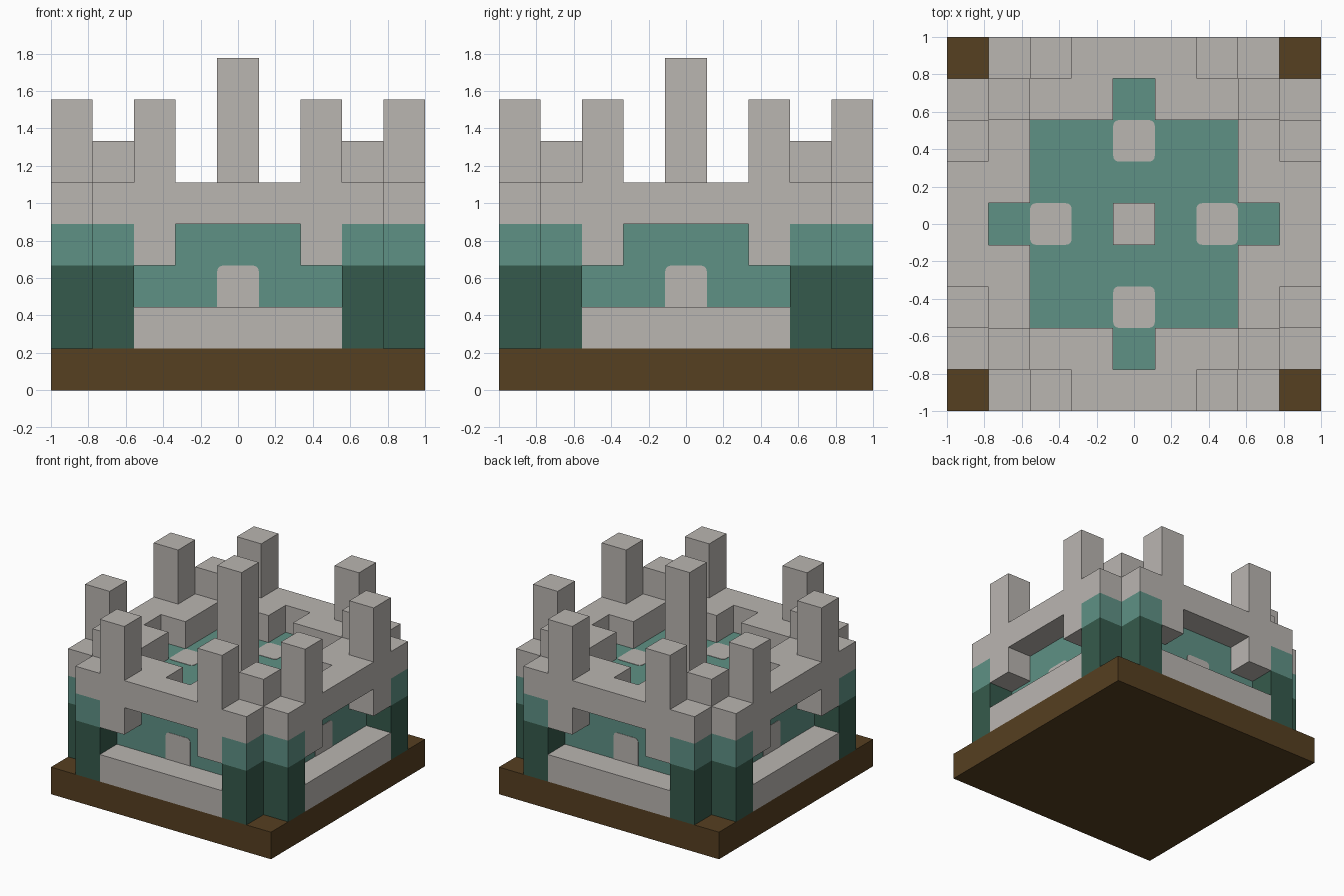
import bpy
import bmesh
from math import pi
from mathutils import Matrix

if "Cube" in bpy.data.objects:
    bpy.data.objects.remove(bpy.data.objects["Cube"], do_unlink=True)

U = 2 / 9      # side of one block
HALF = 4       # blocks from the centre to the edge


def make_material(name, rgb):
    mat = bpy.data.materials.new(name)
    mat.use_nodes = True
    colour = (*rgb, 1)
    mat.diffuse_color = colour
    mat.node_tree.nodes["Principled BSDF"].inputs["Base Color"].default_value = colour
    return mat


STONE = make_material("pale stone", (0.49, 0.465, 0.44))
TEAL = make_material("teal", (0.114, 0.285, 0.235))
GREEN = make_material("dark green", (0.036, 0.102, 0.072))
EARTH = make_material("brown earth", (0.093, 0.05, 0.015))


def finish(name, bm, mat):
    bmesh.ops.recalc_face_normals(bm, faces=bm.faces)
    mesh = bpy.data.meshes.new(name)
    bm.to_mesh(mesh)
    bm.free()
    mesh.materials.append(mat)
    obj = bpy.data.objects.new(name, mesh)
    bpy.context.collection.objects.link(obj)
    return obj


def layer(name, bottom, top, mat, rule):
    """Extrude every block cell (i, j) that satisfies the rule."""
    bm = bmesh.new()
    for i in range(-HALF, HALF + 1):
        for j in range(-HALF, HALF + 1):
            if rule(i, j):
                corners = [(i - .5, j - .5), (i + .5, j - .5), (i + .5, j + .5), (i - .5, j + .5)]
                bm.faces.new([bm.verts.new((x * U, y * U, bottom * U)) for x, y in corners])
    bmesh.ops.remove_doubles(bm, verts=bm.verts, dist=1e-4)
    grown = bmesh.ops.extrude_face_region(bm, geom=bm.faces[:], use_keep_orig=True)
    verts = [g for g in grown["geom"] if isinstance(g, bmesh.types.BMVert)]
    bmesh.ops.translate(bm, verts=verts, vec=(0, 0, (top - bottom) * U))
    return finish(name, bm, mat)


def plate(name, matrix, round_all):
    """Thin panel with rounded corners, placed by the matrix."""
    bm = bmesh.new()
    bmesh.ops.create_cube(bm, size=1)
    bmesh.ops.scale(bm, vec=(U, U, 0.006), verts=bm.verts)
    edges = [e for e in bm.edges
             if abs(e.verts[0].co.z - e.verts[1].co.z) > 0.001
             and (round_all or e.verts[0].co.y > 0)]
    bmesh.ops.bevel(bm, geom=edges, offset=0.03, segments=4, profile=0.5, affect='EDGES')
    bm.transform(matrix)
    return finish(name, bm, STONE)


def pair(i, j):
    return sorted((abs(i), abs(j)))


def ring(i, j):
    return max(abs(i), abs(j))


def corner_cluster(i, j):
    return pair(i, j) in ([3, 3], [3, 4])


def post(i, j):
    return pair(i, j) == [2, 4]


# Ground and low outer steps
layer("ground_slab", 0, 1, EARTH, lambda i, j: True)
layer("outer_steps", 1, 2, STONE, lambda i, j: ring(i, j) == 4 and min(abs(i), abs(j)) <= 2)

# Enclosed hall with a flat roof
layer("hall_block", 1, 4, TEAL, lambda i, j: ring(i, j) <= 3 and pair(i, j) != [3, 3])

# Corner towers
layer("tower_bases", 1, 3, GREEN, corner_cluster)
layer("tower_bands", 3, 4, TEAL, corner_cluster)
layer("tower_caps", 5, 6, STONE, lambda i, j: pair(i, j) == [3, 3])

# Overhanging parapet with its brackets and posts
layer("parapet", 4, 5, STONE,
      lambda i, j: ring(i, j) >= 3 and pair(i, j) not in ([0, 3], [4, 4]))
layer("parapet_brackets", 3, 4, STONE, post)
layer("parapet_posts", 5, 7, STONE, post)

# Central spire
layer("central_spire", 4, 8, STONE, lambda i, j: ring(i, j) == 0)

# A doorway and a roof tile on each side
for k, side in enumerate(("front", "left", "back", "right")):
    turn = Matrix.Rotation(k * pi / 2, 4, 'Z')
    upright = Matrix.Rotation(pi / 2, 4, 'X')
    plate(side + "_doorway", turn @ Matrix.Translation((0, -3.5 * U, 2.5 * U)) @ upright, False)
    plate(side + "_roof_tile", turn @ Matrix.Translation((0, -2 * U, 4 * U)), True)
